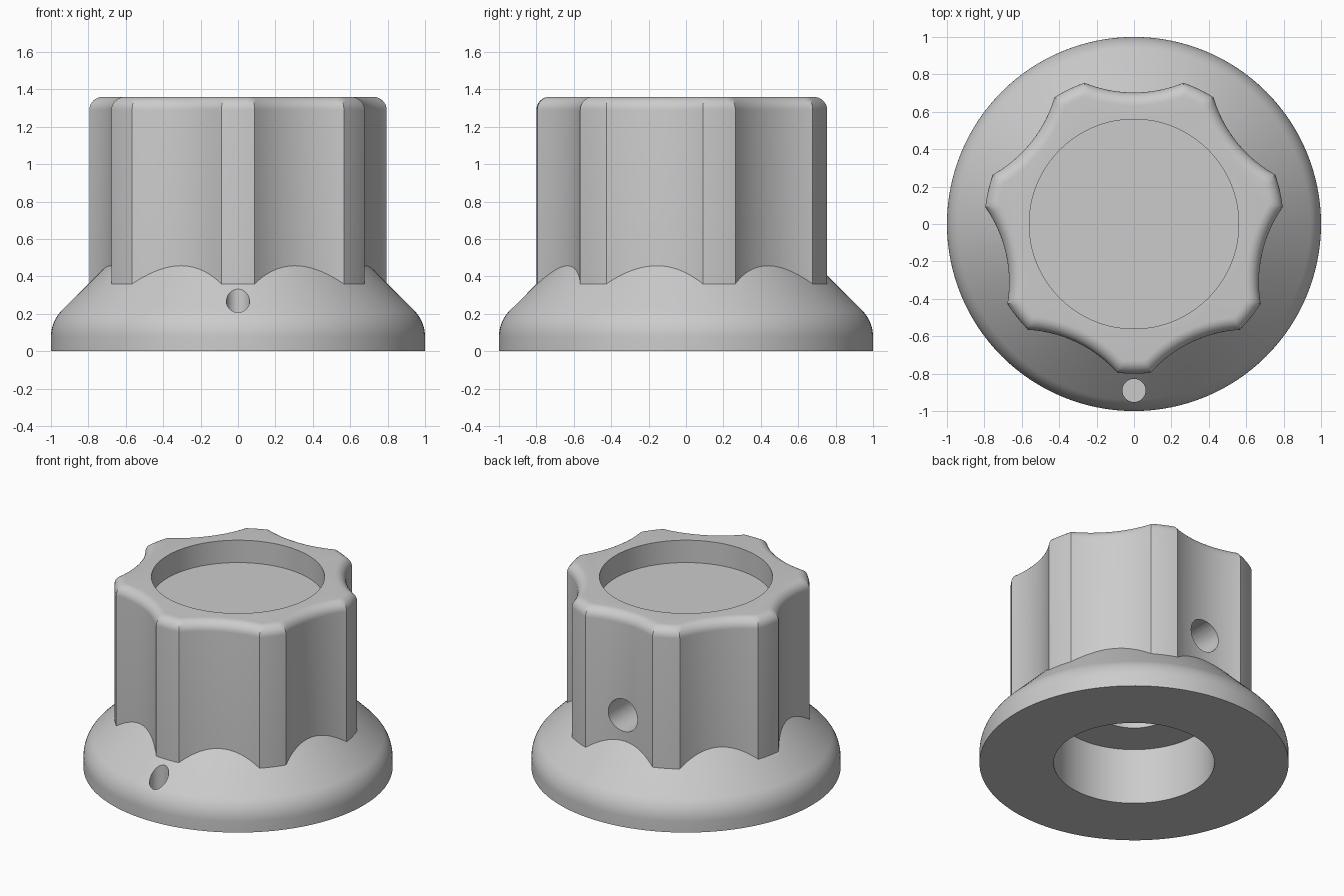
import bpy, bmesh
from math import pi, sin, cos, acos, asin, tan, radians

cube = bpy.data.objects.get("Cube")
if cube:
    bpy.data.objects.remove(cube, do_unlink=True)

GREY = (0.6, 0.6, 0.6, 1)
mat = bpy.data.materials.new("grey_plastic")
mat.use_nodes = True
mat.diffuse_color = GREY
bsdf = next(n for n in mat.node_tree.nodes if n.type == 'BSDF_PRINCIPLED')
bsdf.inputs["Base Color"].default_value = GREY

LOBES = 7
TOP = 1.36
TIP_R, VALLEY_R, TIP_HALF = 0.8, 0.703, radians(6.4)
FILLET = 0.07


def loft(name, rings):
    """Closed solid from a stack of rings with equal point counts."""
    bm = bmesh.new()
    loops = [[bm.verts.new(p) for p in ring] for ring in rings]
    n = len(loops[0])
    for lo, hi in zip(loops, loops[1:]):
        for i in range(n):
            j = (i + 1) % n
            bm.faces.new((lo[i], lo[j], hi[j], hi[i]))
    bm.faces.new(loops[0][::-1])
    bm.faces.new(loops[-1])
    bmesh.ops.recalc_face_normals(bm, faces=bm.faces)
    mesh = bpy.data.meshes.new(name)
    bm.to_mesh(mesh)
    bm.free()
    mesh.materials.append(mat)
    obj = bpy.data.objects.new(name, mesh)
    bpy.context.collection.objects.link(obj)
    return obj


def circle(r, z, n=128, x=0, y=0):
    return [(x + r * cos(2 * pi * i / n), y + r * sin(2 * pi * i / n), z) for i in range(n)]


def cylinder(name, r, z0, z1, n=128, y=0):
    return loft(name, [circle(r, z0, n, 0, y), circle(r, z1, n, 0, y)])


# Scallop arc: centre distance and radius from its chord and depth
chord_a = pi / LOBES - TIP_HALF
half_chord = TIP_R * sin(chord_a)
sag = TIP_R * cos(chord_a) - VALLEY_R
SCOOP_R = (half_chord ** 2 + sag ** 2) / (2 * sag)
SCOOP_C = VALLEY_R + SCOOP_R


def fluted_ring(inset, z, tip_n=6, scoop_n=20):
    """Grip outline, moved inward by inset."""
    tip, scoop = TIP_R - inset, SCOOP_R + inset
    # angle at the axis between scallop centre and the ridge corner
    corner = acos((tip ** 2 + SCOOP_C ** 2 - scoop ** 2) / (2 * tip * SCOOP_C))
    sweep = asin(tip * sin(corner) / scoop)
    half = pi / LOBES - corner
    pts = []
    for k in range(LOBES):
        mid = -pi / 2 + 2 * pi * k / LOBES
        for i in range(tip_n):
            a = mid - half + 2 * half * i / tip_n
            pts.append((tip * cos(a), tip * sin(a), z))
        va = mid + pi / LOBES
        for i in range(scoop_n):
            s = -sweep + 2 * sweep * i / scoop_n
            u, v = SCOOP_C - scoop * cos(s), scoop * sin(s)
            pts.append((u * cos(va) - v * sin(va), u * sin(va) + v * cos(va), z))
    return pts


# Fluted grip with rounded top edge
rings = [fluted_ring(0, 0.25)]
for i in range(9):
    a = pi / 2 * i / 8
    rings.append(fluted_ring(FILLET * (1 - cos(a)), TOP - FILLET + FILLET * sin(a)))
grip = loft("grip", rings)

# Conical skirt with rounded shoulder
SHOULDER = 0.2
start = 0.16 - SHOULDER * tan(pi / 8)
rings = [circle(1, 0)]
for i in range(9):
    a = pi / 4 * i / 8
    rings.append(circle(1 - SHOULDER * (1 - cos(a)), start + SHOULDER * sin(a)))
rings.append(circle(0.55, 0.61))
knob = loft("knob", rings)

# Cutters: top recess, underside cavity, shaft bore, marker dimple, screw hole
screw = cylinder("screw_hole_cutter", 0.115, 0, 1, 48)
screw.rotation_euler = (-pi / 2, 0, 0)
screw.location.z = 0.64
cutters = [
    cylinder("recess_cutter", 0.56, 1.2, 1.6),
    cylinder("cavity_cutter", 0.52, -0.2, 0.4),
    cylinder("bore_cutter", 0.24, 0.3, 1.0, 64),
    cylinder("marker_cutter", 0.062, 0.1, 0.6, 48, -0.89),
    screw,
]

for part, op in [(grip, 'UNION')] + [(c, 'DIFFERENCE') for c in cutters]:
    part.hide_render = True
    mod = knob.modifiers.new(part.name, 'BOOLEAN')
    mod.object, mod.operation, mod.solver = part, op, 'EXACT'

# Bake the booleans and drop the helpers
bpy.context.view_layer.update()
deps = bpy.context.evaluated_depsgraph_get()
baked = bpy.data.meshes.new_from_object(knob.evaluated_get(deps))
knob.modifiers.clear()
knob.data = baked
for part in [grip] + cutters:
    bpy.data.objects.remove(part, do_unlink=True)

# Smooth curves, sharp edges
for o in bpy.context.selected_objects:
    o.select_set(False)
knob.select_set(True)
bpy.context.view_layer.objects.active = knob
bpy.ops.object.shade_smooth_by_angle(angle=radians(30))
